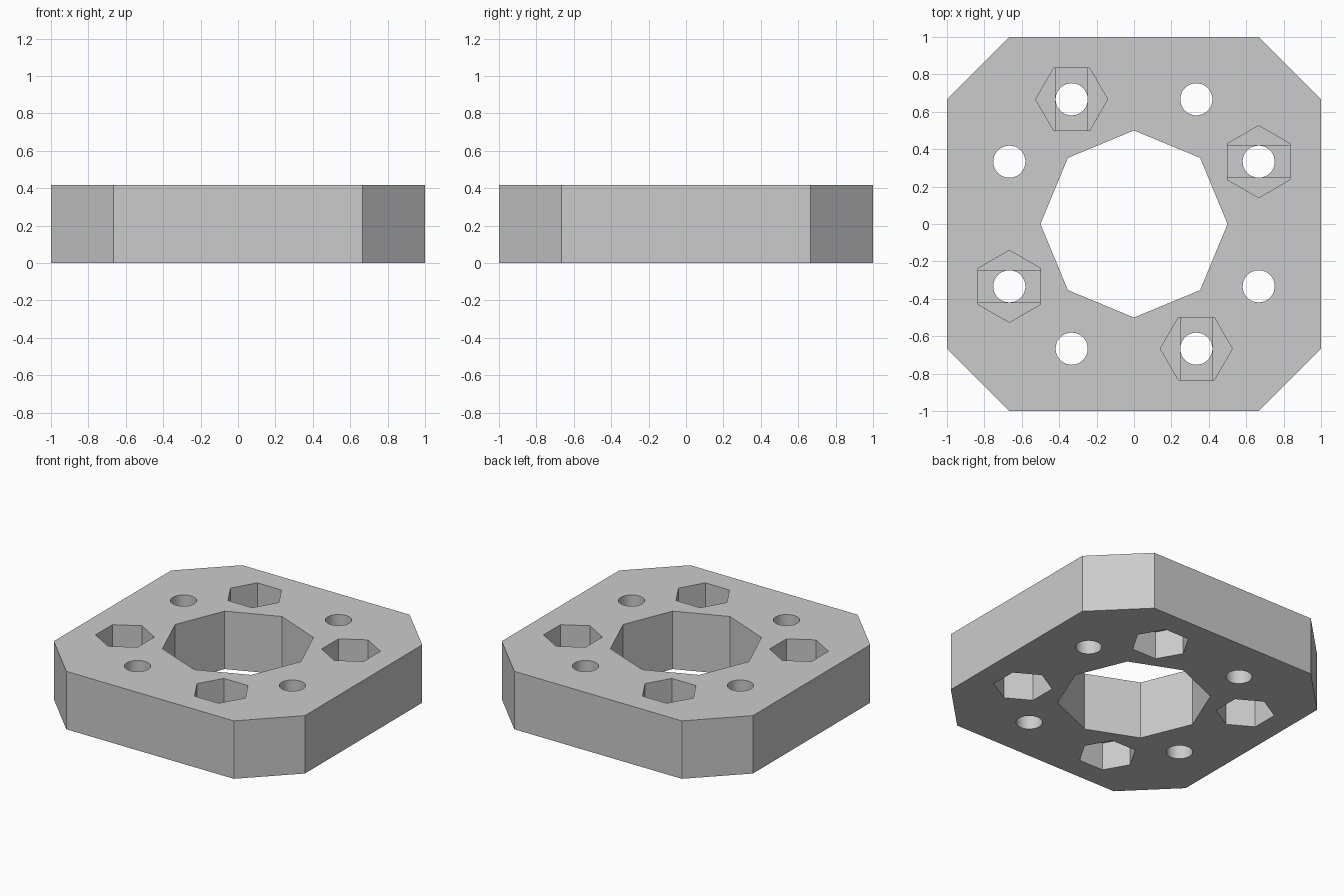
import bpy
import bmesh
import math

if "Cube" in bpy.data.objects:
    bpy.data.objects.remove(bpy.data.objects["Cube"])

H = 0.417            # plate thickness
C = 2 / 3            # start of the corner chamfers
HOLE_R = 0.086       # bolt hole radius
HEX_R = 0.1925       # nut pocket corner radius
HEX_DEPTH = 0.2      # nut pocket depth
SLOT_DEPTH = 0.225   # slot just beyond the nut pocket

grey = bpy.data.materials.new("light_grey")
grey.diffuse_color = (0.6, 0.6, 0.6, 1)
grey.use_nodes = True
grey.node_tree.nodes["Principled BSDF"].inputs["Base Color"].default_value = grey.diffuse_color


def prism(name, points, z0, z1):
    """Closed upright prism from a counter-clockwise outline."""
    bm = bmesh.new()
    base = bm.faces.new([bm.verts.new((x, y, z0)) for x, y in points])
    top = bmesh.ops.extrude_face_region(bm, geom=[base])["geom"]
    bmesh.ops.translate(bm, vec=(0, 0, z1 - z0),
                        verts=[v for v in top if isinstance(v, bmesh.types.BMVert)])
    bmesh.ops.recalc_face_normals(bm, faces=bm.faces)
    mesh = bpy.data.meshes.new(name)
    bm.to_mesh(mesh)
    bm.free()
    mesh.materials.append(grey)
    ob = bpy.data.objects.new(name, mesh)
    bpy.context.collection.objects.link(ob)
    return ob


def ring(cx, cy, r, n, turn=0.0):
    return [(cx + r * math.cos(turn + 2 * math.pi * i / n),
             cy + r * math.sin(turn + 2 * math.pi * i / n)) for i in range(n)]


# Square plate with chamfered corners
plate = prism("mounting_plate",
              [(C, -1), (1, -C), (1, C), (C, 1), (-C, 1), (-1, C), (-1, -C), (-C, -1)], 0, H)

# Octagonal centre opening
cutters = [prism("centre_cutter", ring(0, 0, 0.5, 8), -0.1, H + 0.1)]

# Eight bolt holes, with nut pockets alternating between top and bottom
for quarter in range(4):
    a = quarter * math.pi / 2
    for x, y, on_top in ((2 / 3, 1 / 3, True), (1 / 3, 2 / 3, False)):
        px = x * math.cos(a) - y * math.sin(a)
        py = x * math.sin(a) + y * math.cos(a)
        cutters.append(prism("bolt_hole_cutter", ring(px, py, HOLE_R, 32), -0.1, H + 0.1))

        def span(depth):
            return (H - depth, H + 0.1) if on_top else (-0.1, depth)

        side = abs(px) > abs(py)          # pockets near the x sides point along y
        cutters.append(prism("nut_pocket_cutter",
                             ring(px, py, HEX_R, 6, math.pi / 2 if side else 0),
                             *span(HEX_DEPTH)))
        w, d = (0.1665, HOLE_R) if side else (HOLE_R, 0.1665)
        cutters.append(prism("slot_cutter",
                             [(px - w, py - d), (px + w, py - d),
                              (px + w, py + d), (px - w, py + d)], *span(SLOT_DEPTH)))

# Cut every opening, then drop the cutters
for cutter in cutters:
    mod = plate.modifiers.new("cut", 'BOOLEAN')
    mod.operation = 'DIFFERENCE'
    mod.solver = 'EXACT'
    mod.object = cutter
    cutter.hide_render = True

bpy.context.view_layer.objects.active = plate
plate.select_set(True)
for mod in list(plate.modifiers):
    bpy.ops.object.modifier_apply(modifier=mod.name)
for cutter in cutters:
    bpy.data.objects.remove(cutter)

# Round bolt holes, crisp edges elsewhere
bpy.ops.object.shade_smooth_by_angle(angle=math.radians(30))
